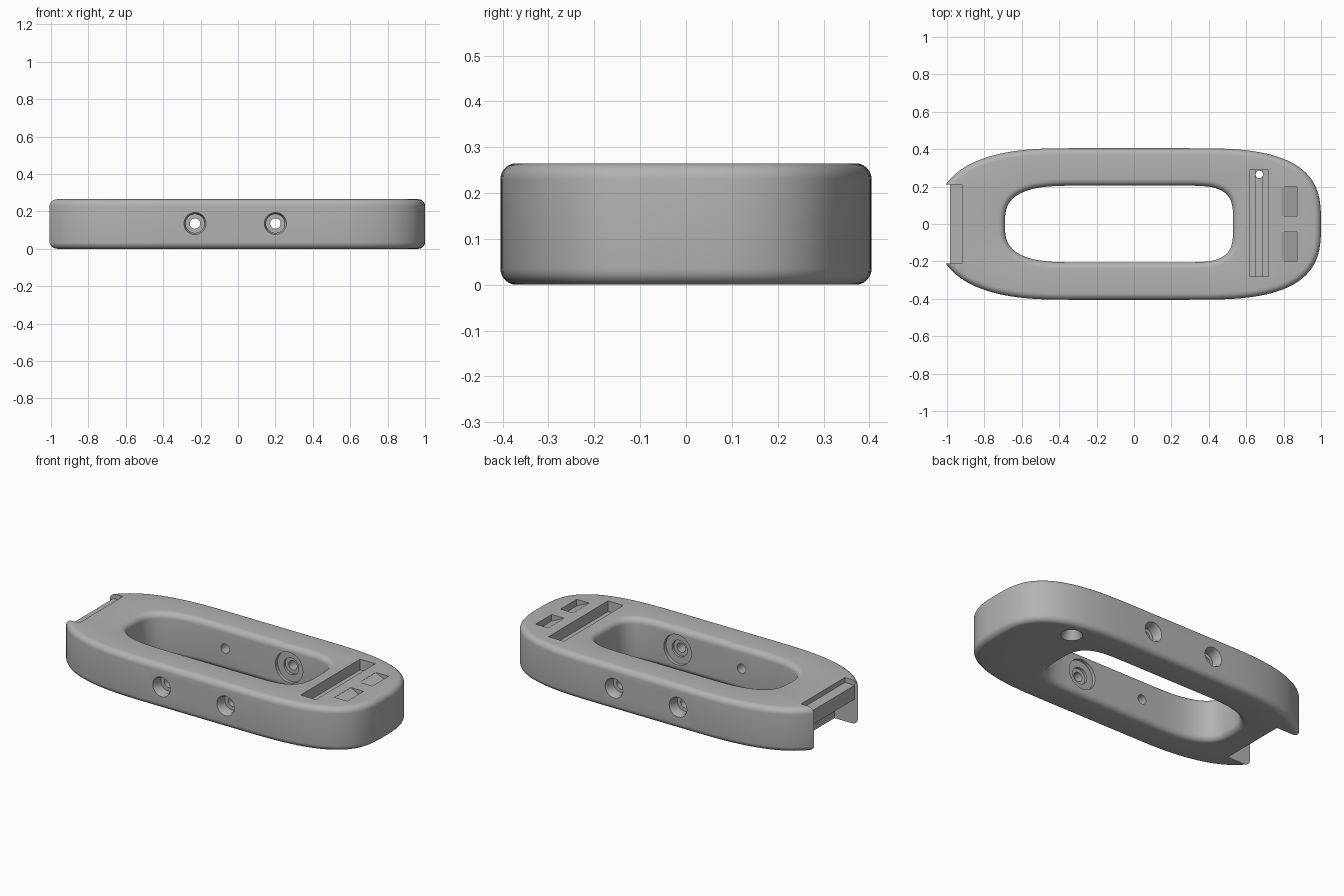
import bpy, bmesh, math
from mathutils import Vector, Matrix

old = bpy.data.objects.get("Cube")
if old:
    bpy.data.objects.remove(old)

HEIGHT = 0.265
grey = bpy.data.materials.new("Light grey")
grey.use_nodes = True
grey.diffuse_color = (0.45, 0.45, 0.45, 1)
grey.node_tree.nodes["Principled BSDF"].inputs["Base Color"].default_value = (0.45, 0.45, 0.45, 1)


def outline(right, left, b, steps=64):
    """Closed loop of (point, normal) from two half superellipses (centre, radius, power)."""
    loop = []
    for start, (c, a, n) in ((-math.pi / 2, right), (math.pi / 2, left)):
        for i in range(steps + 1):
            t = start + math.pi * i / steps
            cs, sn = math.cos(t), math.sin(t)
            if i in (0, steps):
                cs = 0.0
            u = math.copysign(abs(cs) ** (2 / n), cs)
            v = math.copysign(abs(sn) ** (2 / n), sn)
            normal = Vector((math.copysign(abs(u) ** (n - 1) / a, u),
                             math.copysign(abs(v) ** (n - 1) / b, v)))
            loop.append((Vector((c + a * u, b * v)), normal.normalized()))
    return loop


def rounded_side(radius, steps=6):
    """Side profile from bottom to top as (inset, z)."""
    arc = [math.pi / 2 * i / steps for i in range(steps + 1)]
    low = [(radius * (1 - math.sin(a)), radius * (1 - math.cos(a))) for a in arc]
    return low + [(d, HEIGHT - z) for d, z in reversed(low)]


# Ring-shaped body: outer side up, top across, inner side down, bottom across
outer = outline((0.3, 0.7, 3), (-0.35, 0.71, 2.6), 0.405)
inner = outline((0.25, 0.28, 3.7), (-0.3, 0.39, 3), 0.205)
bm = bmesh.new()
rings = []
for d, z in rounded_side(0.035):
    rings.append([bm.verts.new((*(p - n * d), z)) for p, n in outer])
for d, z in reversed(rounded_side(0.035)):
    rings.append([bm.verts.new((*(p + n * d), z)) for p, n in inner])
count = len(outer)
for r, ring in enumerate(rings):
    above = rings[(r + 1) % len(rings)]
    for i in range(count):
        j = (i + 1) % count
        bm.faces.new((ring[i], ring[j], above[j], above[i]))
bmesh.ops.recalc_face_normals(bm, faces=bm.faces)
mesh = bpy.data.meshes.new("handle_body")
bm.to_mesh(mesh)
bm.free()
body = bpy.data.objects.new("handle_body", mesh)
bpy.context.collection.objects.link(body)
mesh.materials.append(grey)
bpy.context.view_layer.objects.active = body


def cut(bm):
    """Subtract the solid in bm from the body."""
    bmesh.ops.recalc_face_normals(bm, faces=bm.faces)
    data = bpy.data.meshes.new("cutter")
    bm.to_mesh(data)
    bm.free()
    data.materials.append(grey)
    tool = bpy.data.objects.new("cutter", data)
    tool.hide_render = True
    bpy.context.collection.objects.link(tool)
    mod = body.modifiers.new("cut", 'BOOLEAN')
    mod.operation = 'DIFFERENCE'
    mod.solver = 'EXACT'
    mod.object = tool
    bpy.ops.object.modifier_apply(modifier=mod.name)
    bpy.data.objects.remove(tool)


def cut_box(x, y, z):
    bm = bmesh.new()
    bmesh.ops.create_cube(bm, size=1)
    for v in bm.verts:
        v.co = [(lo + hi) / 2 + c * (hi - lo) for c, (lo, hi) in zip(v.co, (x, y, z))]
    cut(bm)


def cut_cone(start, end, r1, r2):
    start, end = Vector(start), Vector(end)
    axis = end - start
    place = Matrix.Translation((start + end) / 2) @ axis.to_track_quat('Z', 'Y').to_matrix().to_4x4()
    bm = bmesh.new()
    bmesh.ops.create_cone(bm, cap_ends=True, segments=40, radius1=r1, radius2=r2,
                          depth=axis.length, matrix=place)
    cut(bm)


# Notched end: open mouth, lowered bridge and pocket below it
W = 0.21
cut_box((-1.2, -0.985), (-W, W), (-0.1, 0.4))
cut_box((-1.1, -0.92), (-W, W), (0.235, 0.4))
cut_box((-1.1, -0.85), (-W, W), (-0.1, 0.15))

# Cross slot with a deeper groove and a drain hole to the underside
cut_box((0.617, 0.72), (-0.28, 0.29), (0.2, 0.4))
cut_box((0.65, 0.687), (-0.28, 0.29), (0.14, 0.3))
cut_cone((0.67, 0.265, -0.01), (0.67, 0.265, 0.3), 0.02, 0.02)
cut_cone((0.67, 0.265, -0.01), (0.67, 0.265, 0.06), 0.065, 0.03)

# Two sloped finger recesses
for y in (-0.12, 0.12):
    bm = bmesh.new()
    bmesh.ops.create_cube(bm, size=1)
    for v in bm.verts:
        deep = 0.225 if v.co.x > 0 else HEIGHT - 0.001
        v.co = (0.83 + 0.085 * v.co.x, y + 0.155 * v.co.y, deep if v.co.z < 0 else 0.4)
    cut(bm)

# Bolt holes through both side rails, with outer and inner counterbores
MID = 0.135
for x in (-0.23, 0.2):
    cut_cone((x, -0.6, MID), (x, 0.6, MID), 0.028, 0.028)
    for s in (-1, 1):
        cut_cone((x, s * 0.42, MID), (x, s * 0.385, MID), 0.066, 0.05)
        cut_cone((x, s * 0.39, MID), (x, s * 0.34, MID), 0.05, 0.05)
for s in (-1, 1):
    cut_cone((0.2, s * 0.15, MID), (0.2, s * 0.225, MID), 0.092, 0.092)
    cut_cone((0.2, s * 0.2, MID), (0.2, s * 0.24, MID), 0.05, 0.05)

# Smooth shading with sharp cut edges
body.select_set(True)
bpy.ops.object.shade_smooth_by_angle(angle=math.radians(30))
